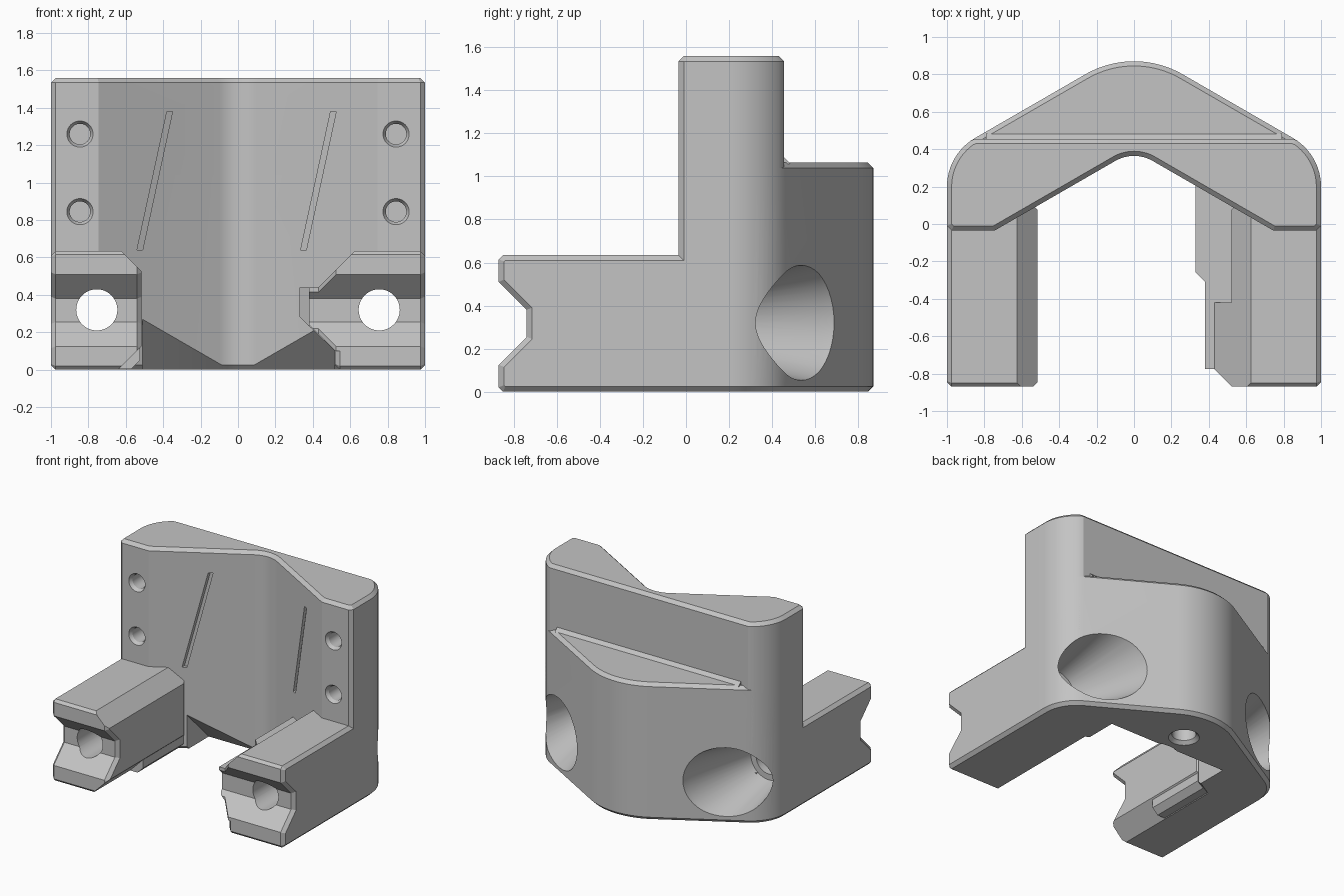
import bpy, bmesh, math
from mathutils import Vector

if "Cube" in bpy.data.objects:
    bpy.data.objects.remove(bpy.data.objects["Cube"], do_unlink=True)

grey = bpy.data.materials.new("plain grey")
grey.use_nodes = True
grey.diffuse_color = (0.55, 0.55, 0.55, 1)
grey.node_tree.nodes["Principled BSDF"].inputs["Base Color"].default_value = grey.diffuse_color

SLOPE = math.tan(math.radians(30))
AXES = {"x": lambda a, b, t: (t, a, b),
        "y": lambda a, b, t: (a, t, b),
        "z": lambda a, b, t: (a, b, t)}


def finish(name, bm):
    bmesh.ops.recalc_face_normals(bm, faces=bm.faces[:])
    mesh = bpy.data.meshes.new(name)
    bm.to_mesh(mesh)
    bm.free()
    mesh.materials.append(grey)
    obj = bpy.data.objects.new(name, mesh)
    bpy.context.collection.objects.link(obj)
    return obj


def prism(name, pts, axis, lo, hi, bevel=(), width=0.025, shear=0.0):
    """Extrude an outline along an axis; chamfer the rims listed in bevel."""
    bm = bmesh.new()
    rings = [[bm.verts.new(AXES[axis](a, b, t)) for a, b in pts] for t in (lo, hi)]
    n = len(pts)
    for ring in rings:
        bm.faces.new(ring)
    for i in range(n):
        j = (i + 1) % n
        bm.faces.new((rings[0][i], rings[0][j], rings[1][j], rings[1][i]))
    bmesh.ops.recalc_face_normals(bm, faces=bm.faces[:])
    rims = []
    for end in bevel:
        ring = set(rings[end])
        rims += [e for e in bm.edges if e.verts[0] in ring and e.verts[1] in ring]
    if rims:
        bmesh.ops.bevel(bm, geom=rims, offset=width, segments=1,
                        affect='EDGES', clamp_overlap=False)
    for v in bm.verts:
        v.co.y -= shear * abs(v.co.x)
    return finish(name, bm)


def lathe(name, profile, axis, centre, segs=48):
    """Turn (radius, position) pairs around an axis."""
    bm = bmesh.new()
    rings = []
    for r, t in profile:
        ring = []
        for k in range(segs):
            a = math.tau * k / segs
            p = Vector(AXES[axis](r * math.cos(a), r * math.sin(a), t))
            ring.append(bm.verts.new(p + Vector(centre)))
        rings.append(ring)
    bm.faces.new(rings[0])
    bm.faces.new(rings[-1])
    for low, high in zip(rings, rings[1:]):
        for k in range(segs):
            m = (k + 1) % segs
            bm.faces.new((low[k], low[m], high[m], high[k]))
    return finish(name, bm)


def cut(obj, cutters):
    for c in cutters:
        mod = obj.modifiers.new(c.name, 'BOOLEAN')
        mod.operation = 'DIFFERENCE'
        mod.solver = 'EXACT'
        mod.object = c
    bpy.context.view_layer.update()
    graph = bpy.context.evaluated_depsgraph_get()
    mesh = bpy.data.meshes.new_from_object(obj.evaluated_get(graph))
    obj.modifiers.clear()
    obj.data = mesh


def arc(cx, cy, r, start, end, steps):
    angles = [math.radians(start + (end - start) * k / steps) for k in range(steps + 1)]
    return [(cx + r * math.cos(a), cy + r * math.sin(a)) for a in angles]


def mirrored(half):
    """Complete a right-hand outline with its reflection."""
    return half + [(-x, y) for x, y in reversed(half) if abs(x) > 1e-6]


# Plan outlines: peaked front recess, rounded corners, rounded rear peak
recess = arc(0, 0.395 - 0.2 / math.cos(math.radians(30)), 0.2, 90, 60, 6)
side = recess + [(0.745, -0.035), (0.975, -0.035), (1, -0.01)]
corner = arc(0.7, 0.2, 0.3, 0, 60, 12)
peak = arc(0, 0.35, 0.52, 60, 90, 10)
full_plan = mirrored(side + corner + peak)
wall_plan = mirrored(side + corner[:-1] + [(0.85, 0.455)])

base = prism("base_block", full_plan, "z", 0, 1.065, bevel=(0, 1))
wall = prism("upper_wall", wall_plan, "z", 0.6, 1.56, bevel=(1,))
fillet = prism("ledge_fillet", [(0.44, 1.05), (0.44, 1.09), (0.455, 1.09), (0.485, 1.06)],
               "x", -0.79, 0.79)

# Arms with a notched tip
arm_side = [(0.1, 0), (-0.85, 0), (-0.87, 0.02), (-0.87, 0.125), (-0.74, 0.255),
            (-0.74, 0.38), (-0.87, 0.51), (-0.87, 0.615), (-0.85, 0.635), (0.1, 0.635)]
left_arm = prism("left_arm", arm_side, "x", 0.52, 1, bevel=(0, 1))
right_arm = prism("right_arm", arm_side, "x", -1, -0.515, bevel=(0, 1))

# Guide rails on the inner sides of the arms
front_rail = prism("left_front_rail", [(0.55, 0.56), (0.43, 0.44), (0.38, 0.44), (0.38, 0.24),
                   (0.52, 0.1), (0.55, 0.1)], "y", -0.87, -0.42)
middle_rail = prism("left_middle_rail", [(0.55, 0.44), (0.38, 0.44), (0.38, 0.24),
                    (0.52, 0.1), (0.55, 0.1)], "y", -0.43, -0.2)
rear_rail = prism("left_rear_rail", [(0, -0.31), (0.05, -0.31), (0, -0.26)], "z", 0, 0.1)
bpy.data.objects.remove(rear_rail, do_unlink=True)
rear_rail = prism("left_rear_rail", [(0.55, -0.31), (0.38, -0.31), (0.33, -0.26),
                  (0.33, 0.24), (0.55, 0.24)], "z", 0.1, 0.44)
right_rail = prism("right_rail", [(-0.66, 0.005), (-0.57, 0.005), (-0.525, 0.05),
                   (-0.525, 0.2), (-0.66, 0.2)], "y", -0.42, 0.08)

# Cutters
bores, screw_holes, slots = [], [], []
for s in (-1, 1):
    bores.append(lathe("bore_cutter", [(0.11, -1), (0.11, 0.06), (0.155, 0.06), (0.29, 0.62),
                       (0.34, 0.95)], "y", (s * 0.755, 0, 0.32)))
    for z in (0.845, 1.26):
        screw_holes.append(lathe("screw_cutter", [(0.08, -0.05), (0.07, -0.035), (0.055, -0.01),
                                 (0.055, 0.25)], "y", (s * 0.845, 0, z)))
for x in (-0.54, 0.335):
    slots.append(prism("slot_cutter", [(x, 0.64), (x + 0.03, 0.64), (x + 0.19, 1.38),
                       (x + 0.16, 1.38)], "y", 0.34, 0.425, shear=SLOPE))
under_bore = lathe("under_bore_cutter", [(0.13, -0.02), (0.085, 0.025), (0.085, 0.3)],
                   "z", (0, 0.55, 0))
under_slope = prism("under_slope_cutter", [(-0.2, 0.57), (-0.2, -0.2), (0.57, -0.2)],
                    "x", -0.51, 0.515)
top_chamfers = [prism("top_chamfer_cutter", [(s * 0.65, 0.66), (s * 0.4, 0.66), (s * 0.4, 0.41)],
                      "y", -1, 0.2) for s in (-1, 1)]
low_chamfer = prism("low_chamfer_cutter", [(-0.65, -0.01), (-0.4, -0.01), (-0.4, 0.24)],
                    "y", -1, 0.2)
notch = prism("notch_cutter", [(-0.97, 0.025), (-0.74, 0.255), (-0.74, 0.38), (-0.97, 0.61)],
              "x", 0.3, 0.7)
tip_taper = prism("tip_taper_cutter", [(0.3, -0.95), (0.3, -0.775), (0.43, -0.775),
                  (0.605, -0.95)], "z", 0, 0.7)
rail_slope = prism("rail_slope_cutter", [(0.3, 0.31), (0.3, 0.05), (0.57, 0.05)], "y", -0.5, 0.3)

cut(base, bores + screw_holes + slots + [under_bore, under_slope])
cut(wall, screw_holes + slots)
cut(left_arm, [bores[1], top_chamfers[1]])
cut(right_arm, [bores[0], top_chamfers[0], low_chamfer])
cut(front_rail, [notch, tip_taper])
cut(rear_rail, [rail_slope])

for c in bores + screw_holes + slots + top_chamfers + [under_bore, under_slope, low_chamfer,
                                                       notch, tip_taper, rail_slope]:
    bpy.data.objects.remove(c, do_unlink=True)

# Smooth the curved walls, keep the machined edges crisp
for obj in (base, wall, left_arm, right_arm):
    bpy.ops.object.select_all(action='DESELECT')
    obj.select_set(True)
    bpy.context.view_layer.objects.active = obj
    bpy.ops.object.shade_smooth_by_angle(angle=math.radians(20))
